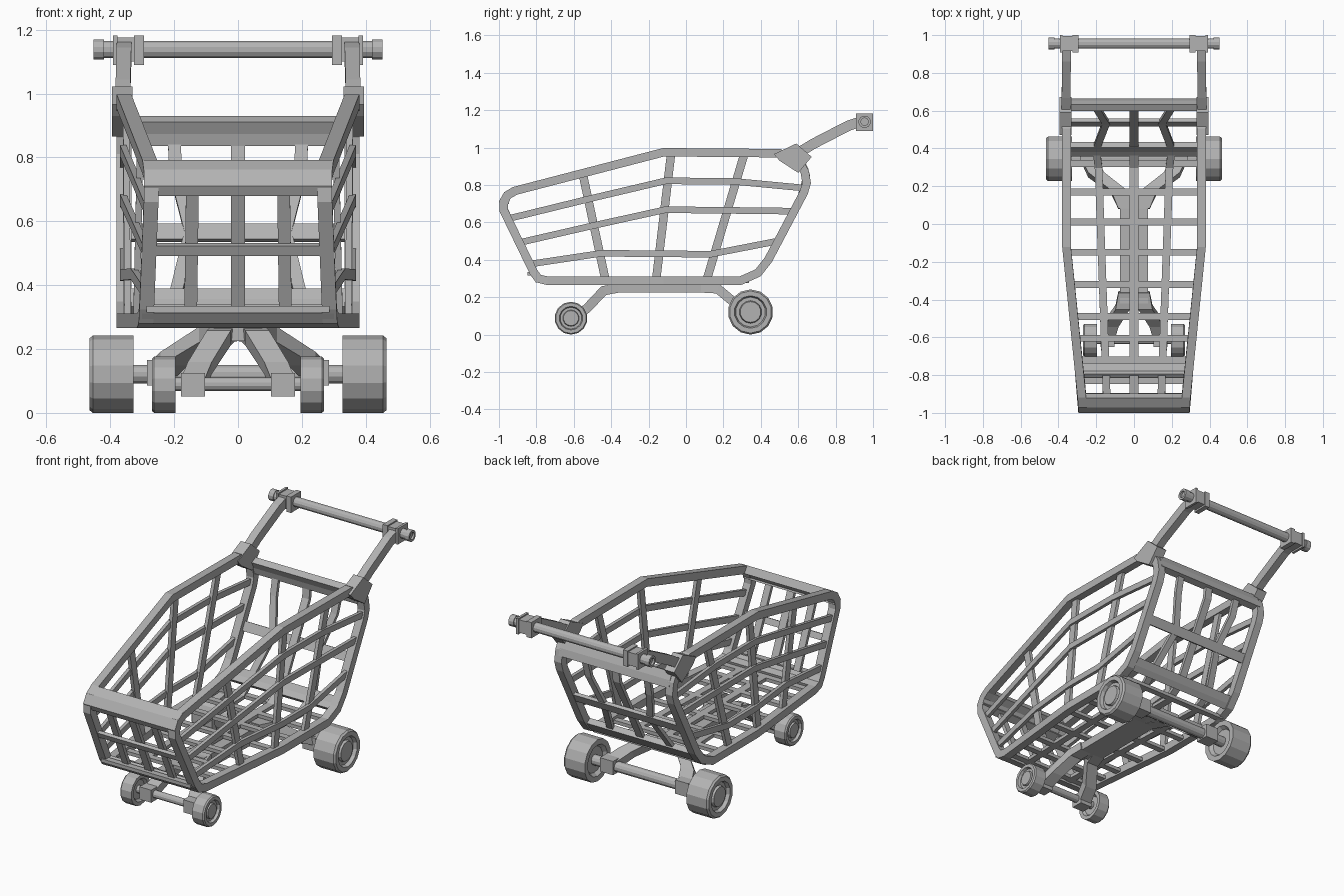
import bpy, bmesh, math
from mathutils import Vector

cube = bpy.data.objects.get("Cube")
if cube:
    bpy.data.objects.remove(cube, do_unlink=True)

steel = bpy.data.materials.new("light_grey_metal")
steel.use_nodes = True
GREY = (0.45, 0.45, 0.45, 1)
steel.diffuse_color = GREY
steel.node_tree.nodes["Principled BSDF"].inputs["Base Color"].default_value = GREY

AX, AZ = Vector((1, 0, 0)), Vector((0, 0, 1))


def finish(name, bm, mirror):
    bmesh.ops.recalc_face_normals(bm, faces=bm.faces)
    mesh = bpy.data.meshes.new(name)
    bm.to_mesh(mesh)
    bm.free()
    mesh.materials.append(steel)
    ob = bpy.data.objects.new(name, mesh)
    bpy.context.scene.collection.objects.link(ob)
    if mirror:
        ob.modifiers.new("mirror", 'MIRROR').use_mirror_merge = False
    return ob


def strip(name, pts, width, thick, axis=AX, closed=False, mirror=False):
    """Sweep a flat bar along pts; thick runs along axis, width across it."""
    pts = [Vector(p) for p in pts]
    n = len(pts)
    bm = bmesh.new()
    rings = []
    for i, p in enumerate(pts):
        a = pts[i - 1] if i or closed else None
        b = pts[(i + 1) % n] if i < n - 1 or closed else None
        sides = [axis.cross(d).normalized() for d in
                 ([p - a] if a else []) + ([b - p] if b else [])]
        s = sum(sides, Vector()).normalized()
        s *= width / 2 / max(0.5, s.dot(sides[0]))
        t = axis * thick / 2
        rings.append([bm.verts.new(p + q) for q in (s + t, s - t, -s - t, t - s)])
    for i in range(n if closed else n - 1):
        r, q = rings[i], rings[(i + 1) % n]
        for k in range(4):
            bm.faces.new((r[k], r[k - 1], q[k - 1], q[k]))
    if not closed:
        bm.faces.new(rings[0])
        bm.faces.new(rings[-1])
    return finish(name, bm, mirror)


def prism(name, outline, x0, x1, mirror=True):
    """Extrude a (y, z) outline from x0 to x1."""
    bm = bmesh.new()
    face = bm.faces.new([bm.verts.new((x0, y, z)) for y, z in outline])
    ext = bmesh.ops.extrude_face_region(bm, geom=[face])["geom"]
    for v in ext:
        if isinstance(v, bmesh.types.BMVert):
            v.co.x = x1
    return finish(name, bm, mirror)


def block(name, y0, y1, z0, z1, x0, x1):
    return prism(name, [(y0, z0), (y1, z0), (y1, z1), (y0, z1)], x0, x1)


def lathe(name, profile, y, z, sides=12, mirror=True):
    """Turn an (x, radius) profile round an axle along x."""
    bm = bmesh.new()
    rings = []
    for x, r in profile:
        rings.append([bm.verts.new((x, y + r * math.cos(a), z + r * math.sin(a)))
                      for a in (math.tau * (k + 0.5) / sides for k in range(sides))])
    for r, q in zip(rings, rings[1:]):
        for k in range(sides):
            bm.faces.new((r[k], r[k - 1], q[k - 1], q[k]))
    bm.faces.new(rings[0])
    bm.faces.new(rings[-1])
    return finish(name, bm, mirror)


def side_x(y, inset):
    """Basket half width, tapering to the front."""
    return 0.295 + 0.085 * min(1, max(0, (y + 0.95) / 0.83)) - inset


def on_side(path, inset):
    return [(side_x(y, inset), y, z) for y, z in path]


def across(path):
    return [(0, y, z) for y, z in path]


# Side frames of the basket
frame = [(-0.975, 0.70), (-0.955, 0.745), (-0.91, 0.77), (-0.12, 0.975), (0.5, 0.97),
         (0.6, 0.93), (0.635, 0.87), (0.645, 0.81), (0.63, 0.76), (0.44, 0.40),
         (0.385, 0.33), (0.29, 0.288), (-0.12, 0.288), (-0.74, 0.288),
         (-0.79, 0.30), (-0.815, 0.335), (-0.975, 0.665)]
strip("side_frame", on_side(frame, 0.023), 0.045, 0.046, closed=True, mirror=True)

# Cross pieces joining the frames
strip("front_lip", across([(-0.965, 0.69), (-0.975, 0.71), (-0.955, 0.745), (-0.91, 0.772)]),
      0.046, 0.59)
strip("front_bottom_bar", across([(-0.81, 0.325), (-0.79, 0.30), (-0.74, 0.288)]), 0.044, 0.6)
strip("back_top_bar", across([(0.645, 0.84), (0.635, 0.88), (0.615, 0.92)]), 0.04, 0.71)
strip("back_bottom_bar", across([(0.37, 0.32), (0.395, 0.345), (0.42, 0.38)]), 0.035, 0.71)
strip("back_middle_bar", across([(0.525, 0.54), (0.55, 0.588)]), 0.02, 0.7)
strip("front_middle_bar", across([(-0.903, 0.495), (-0.918, 0.527)]), 0.02, 0.52)

# Side wires
rows = [[(-0.95, 0.62), (-0.5, 0.73), (-0.11, 0.822), (0.25, 0.82), (0.62, 0.785)],
        [(-0.9, 0.49), (-0.5, 0.582), (-0.11, 0.668), (0.25, 0.664), (0.59, 0.66)],
        [(-0.85, 0.375), (-0.45, 0.435), (-0.12, 0.432), (0.13, 0.43), (0.49, 0.50)]]
for i, row in enumerate(rows):
    strip(f"side_row_wire_{i + 1}", on_side(row, 0.02), 0.035, 0.02, mirror=True)
posts = [[(-0.55, 0.85), (-0.43, 0.29)], [(-0.08, 0.965), (-0.16, 0.29)],
         [(0.31, 0.96), (0.11, 0.29)]]
for i, post in enumerate(posts):
    strip(f"side_post_wire_{i + 1}", on_side(post, 0.03), 0.045, 0.02, mirror=True)

# Long wires running down the front, along the floor and up the back
strip("centre_long_wire", across([(-0.97, 0.69), (-0.81, 0.325), (-0.76, 0.285), (0.3, 0.285),
      (0.4, 0.35), (0.63, 0.78), (0.64, 0.86)]), 0.02, 0.045)
strip("outer_long_wire", [(0.143, -0.97, 0.69), (0.148, -0.81, 0.325), (0.15, -0.76, 0.285),
      (0.188, 0.3, 0.285), (0.2, 0.4, 0.35), (0.148, 0.535, 0.565), (0.195, 0.61, 0.75),
      (0.2, 0.64, 0.86)], 0.02, 0.04, mirror=True)

# Floor cross wires
for i, y in enumerate((-0.83, -0.72, -0.605, -0.49, -0.32, -0.15, 0.01, 0.17, 0.32)):
    z = 0.325 if y < -0.8 else 0.285
    strip(f"floor_wire_{i + 1}", [(0, y - 0.018, z), (0, y + 0.018, z)],
          0.02, 2 * side_x(y, 0.02))

# Push handle
prism("handle_bracket", [(0.47, 0.965), (0.50, 0.93), (0.60, 0.865), (0.672, 0.95),
                         (0.59, 1.022)], 0.33, 0.395)
strip("handle_arm", [(0.36, 0.59, 0.965), (0.36, 0.68, 1.02), (0.357, 0.87, 1.118),
                     (0.357, 0.94, 1.14)], 0.055, 0.046, mirror=True)
block("handle_head", 0.915, 0.995, 1.10, 1.175, 0.32, 0.385)
block("handle_inner_flange", 0.908, 1.0, 1.09, 1.182, 0.295, 0.325)
block("handle_outer_flange", 0.908, 1.0, 1.09, 1.182, 0.378, 0.392)
lathe("handle_bar", [(-0.43, 0.028), (0.43, 0.028)], 0.955, 1.138, mirror=False)
lathe("handle_end_cap", [(0.42, 0.033), (0.452, 0.033), (0.452, 0.02), (0.44, 0.02)],
      0.955, 1.138)

# Chassis spine and legs
strip("chassis_spine", [(0, -0.42, 0.247), (0, 0.17, 0.247)], 0.15, 0.045, axis=AZ)
strip("front_leg", [(0.045, -0.36, 0.25), (0.06, -0.44, 0.235), (0.12, -0.53, 0.14),
                    (0.14, -0.60, 0.09)], 0.05, 0.075, mirror=True)
strip("rear_leg", [(0.04, 0.08, 0.25), (0.08, 0.17, 0.245), (0.2, 0.26, 0.17),
                   (0.24, 0.345, 0.13)], 0.05, 0.085, mirror=True)
block("front_axle_mount", -0.65, -0.58, 0.052, 0.125, 0.103, 0.178)
block("rear_axle_mount", 0.305, 0.385, 0.085, 0.165, 0.2, 0.285)

# Axles and wheels
lathe("front_axle", [(-0.24, 0.022), (0.24, 0.022)], -0.615, 0.09, mirror=False)
lathe("rear_axle", [(-0.4, 0.03), (0.4, 0.03)], 0.345, 0.121, mirror=False)


def wheel(name, y, r, x0, x1):
    d = r * 0.17
    lathe(name, [(x0 + d, 0.3 * r), (x0 + d, 0.62 * r), (x0, 0.75 * r), (x0, r), (x1 - d / 2, r),
                 (x1, 0.93 * r), (x1, 0.72 * r), (x1 - d, 0.66 * r), (x1 - d, 0.5 * r),
                 (x1 - d / 3, 0.46 * r), (x1 - d / 3, 0.3 * r)], y, r, sides=14)


wheel("front_wheel", -0.615, 0.088, 0.195, 0.27)
wheel("rear_wheel", 0.345, 0.121, 0.327, 0.465)
